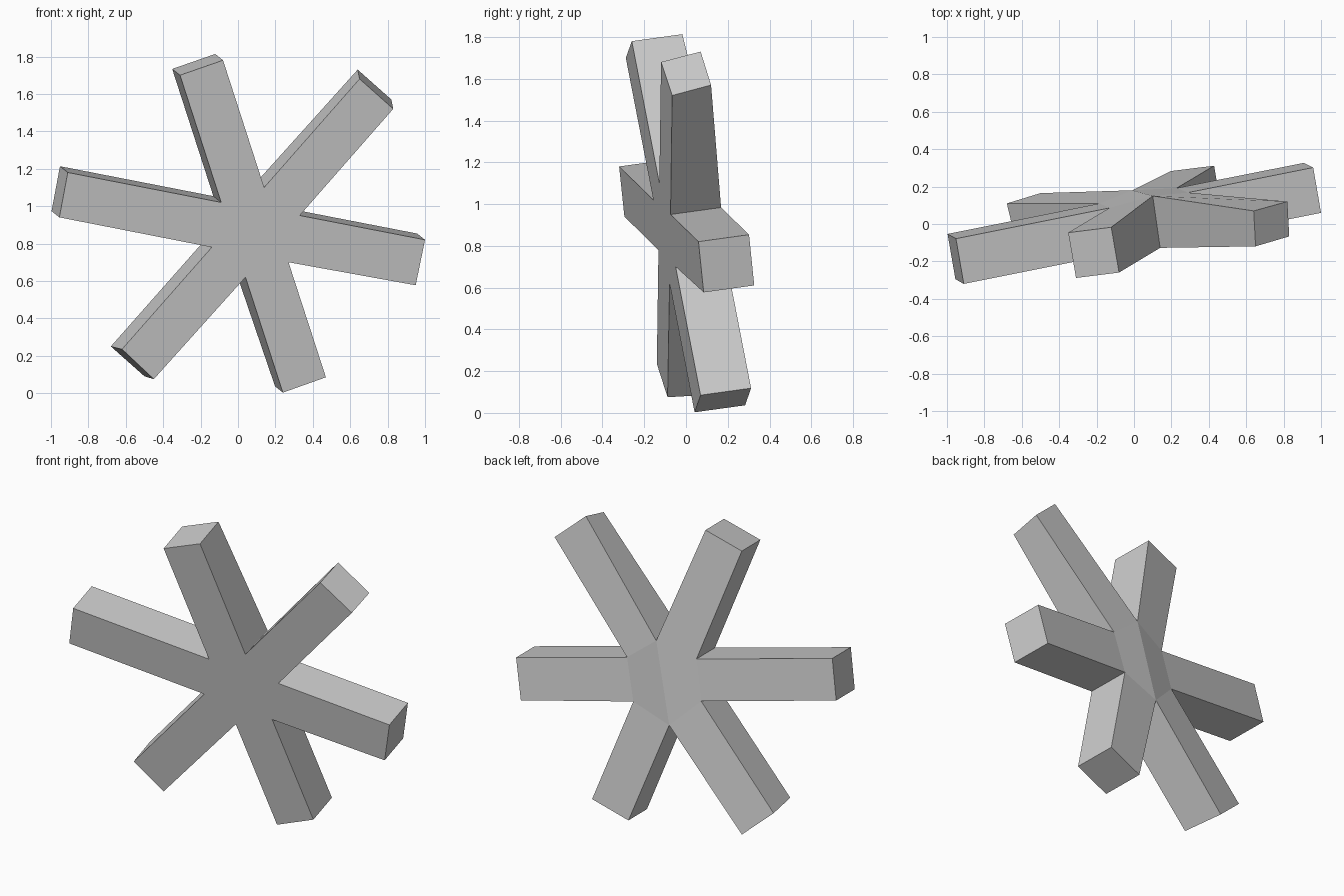
import bpy, bmesh
from mathutils import Vector

if "Cube" in bpy.data.objects:
    bpy.data.objects.remove(bpy.data.objects["Cube"])

# Tilted plane of the flat front: y = AX * x + AZ * z
AX, AZ = 0.173, -0.138
DEPTH = Vector((-AX, 1, -AZ)) * 0.242


def on_front(x, z):
    return Vector((x, AX * x + AZ * z, z))


# Per arm, clockwise from the top: two front tip corners, then the notch after it
arms = [
    ((-0.31, 1.70), (-0.08, 1.78), (0.14, 1.10)),
    ((0.65, 1.68), (0.83, 1.52), (0.33, 0.95)),
    ((1.00, 0.82), (0.95, 0.577), (0.27, 0.70)),
    ((0.47, 0.085), (0.24, 0.003), (0.04, 0.62)),
    ((-0.45, 0.075), (-0.62, 0.235), (-0.14, 0.78)),
    ((-0.955, 0.94), (-0.91, 1.18), (-0.09, 1.02)),
]
# Back corners that are not a straight offset of the front
uneven = {
    (0, 2): (0.10, 0.15, 1.13),
    (1, 0): (0.64, 0.07, 1.73),
    (1, 1): (0.82, 0.12, 1.57),
    (3, 2): (-0.01, 0.18, 0.645),
    (4, 0): (-0.50, 0.165, 0.09),
    (4, 1): (-0.68, 0.11, 0.25),
}

bm = bmesh.new()
front, back = [], []
for i, arm in enumerate(arms):
    for j, (x, z) in enumerate(arm):
        p = on_front(x, z)
        front.append(bm.verts.new(p))
        back.append(bm.verts.new(uneven.get((i, j), p + DEPTH)))

# Side walls
n = len(front)
for i in range(n):
    k = (i + 1) % n
    bm.faces.new((front[i], front[k], back[k], back[i]))

# Arm faces and the hub, on front and back
for ring in (front, back):
    for i in range(0, n, 3):
        bm.faces.new((ring[i - 1], ring[i], ring[i + 1], ring[i + 2]))
    notch = ring[2::3]
    bm.faces.new((notch[0], notch[1], notch[2], notch[3]))
    bm.faces.new((notch[3], notch[4], notch[5], notch[0]))

bmesh.ops.recalc_face_normals(bm, faces=bm.faces)
mesh = bpy.data.meshes.new("six_armed_star")
bm.to_mesh(mesh)
bm.free()
star = bpy.data.objects.new("six_armed_star", mesh)
bpy.context.collection.objects.link(star)
